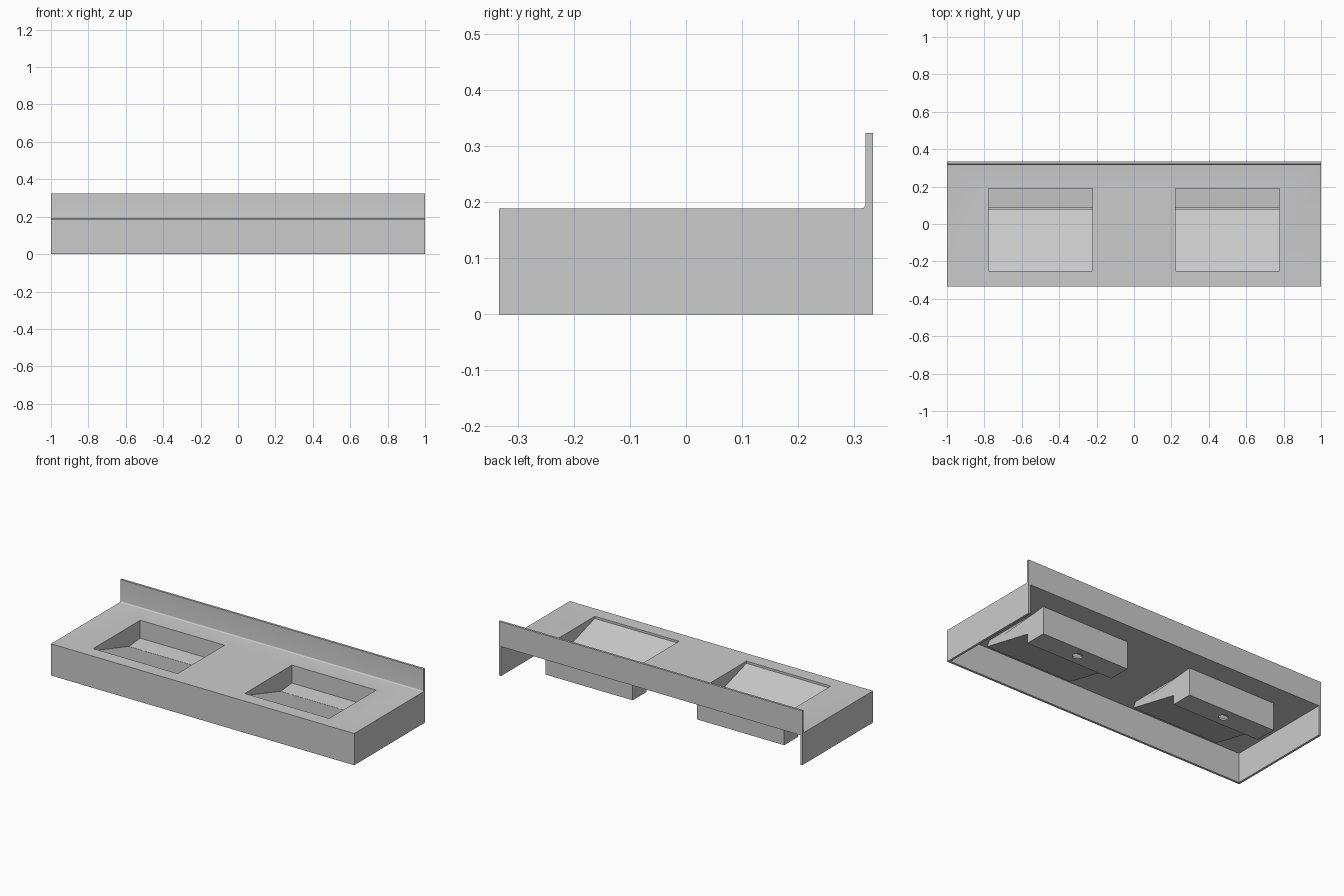
import bpy, bmesh, math

if "Cube" in bpy.data.objects:
    bpy.data.objects.remove(bpy.data.objects["Cube"])

T = 0.0133            # shell thickness
TOP = 0.189           # counter height
UNDER = TOP - T
XC, HW = 0.5, 0.278   # basin centre and half width
Y0, Y1 = -0.252, 0.19 # basin front and back


def extrude_profile(name, pts, x0, x1, open_top=False):
    """Solid made from a (y, z) profile extruded along x."""
    bm = bmesh.new()
    f = bm.faces.new([bm.verts.new((x0, y, z)) for y, z in pts])
    r = bmesh.ops.extrude_face_region(bm, geom=[f])
    vs = [v for v in r["geom"] if isinstance(v, bmesh.types.BMVert)]
    bmesh.ops.translate(bm, vec=(x1 - x0, 0, 0), verts=vs)
    bmesh.ops.recalc_face_normals(bm, faces=bm.faces[:])
    if open_top:
        bmesh.ops.delete(bm, geom=[g for g in bm.faces if g.normal.z > 0.99], context="FACES_ONLY")
    me = bpy.data.meshes.new(name)
    bm.to_mesh(me)
    bm.free()
    ob = bpy.data.objects.new(name, me)
    bpy.context.collection.objects.link(ob)
    return ob


def box(name, x0, x1, y0, y1, z0, z1):
    return extrude_profile(name, [(y0, z0), (y1, z0), (y1, z1), (y0, z1)], x0, x1)


def apply(ob, mod):
    bpy.context.view_layer.objects.active = ob
    bpy.ops.object.modifier_apply(modifier=mod.name)


def cut(ob, cutter):
    m = ob.modifiers.new("cut", "BOOLEAN")
    m.operation, m.solver, m.object = "DIFFERENCE", "EXACT", cutter
    apply(ob, m)
    bpy.data.objects.remove(cutter)


# Counter with apron, side panels and coved backsplash
R = 0.007
cove = [(0.32 - R + R * math.sin(a), TOP + R - R * math.cos(a))
        for a in (math.radians(15 * i) for i in range(7))]
profile = [(-0.333, 0), (0.333, 0), (0.333, 0.323), (0.32, 0.323)] + cove[::-1] + [(-0.333, TOP)]
counter = extrude_profile("counter", profile, -1, 1)
cut(counter, box("cavity_cutter", -1 + T, 1 - T, -0.333 + T, 0.5, -0.1, UNDER))

for side, s in (("left", -1), ("right", 1)):
    xa, xb = s * XC - HW, s * XC + HW
    cut(counter, box("opening_cutter", xa, xb, Y0, Y1, 0.1, 0.3))

    # Basin shell: ramp falling to a drain trough at the back
    basin = extrude_profile(side + "_basin",
                            [(Y0, UNDER), (0.08, 0.075), (0.08, 0.022), (Y1, 0.022), (Y1, UNDER)],
                            xa, xb, open_top=True)
    m = basin.modifiers.new("shell", "SOLIDIFY")
    m.thickness, m.offset, m.use_even_offset = 0.01, 1, True
    apply(basin, m)

    # Drain hole in the trough floor
    bpy.ops.mesh.primitive_cylinder_add(vertices=32, radius=0.027, depth=0.06,
                                        location=(s * XC, 0.135, 0.015))
    cut(basin, bpy.context.object)

    # Cover plate over the trough, leaving a narrow slot at the ramp
    extrude_profile(side + "_drain_cover",
                    [(0.085, 0.063), (Y1, 0.072), (Y1, 0.082), (0.085, 0.073)], xa, xb)

# Smooth only the cove
bpy.ops.object.select_all(action="DESELECT")
counter.select_set(True)
bpy.context.view_layer.objects.active = counter
bpy.ops.object.shade_smooth_by_angle(angle=math.radians(30))
